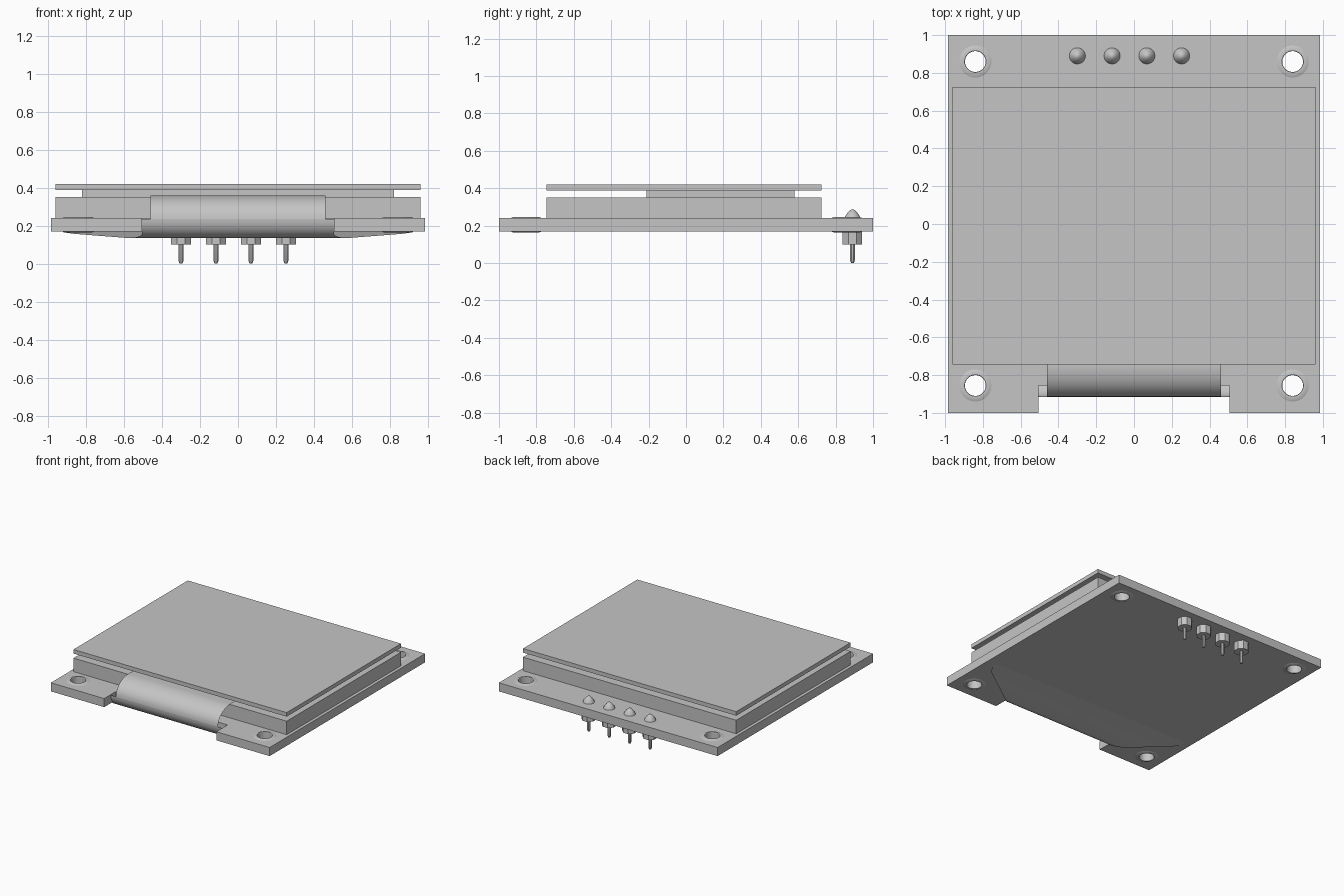
import bpy, bmesh, math

cube = bpy.data.objects.get("Cube")
if cube:
    bpy.data.objects.remove(cube, do_unlink=True)

grey = bpy.data.materials.new("plain grey")
grey.use_nodes = True
grey.diffuse_color = (0.56, 0.56, 0.56, 1)
grey.node_tree.nodes["Principled BSDF"].inputs["Base Color"].default_value = (0.56, 0.56, 0.56, 1)


def finish(name, bm, smooth=False):
    mesh = bpy.data.meshes.new(name)
    bm.to_mesh(mesh)
    bm.free()
    mesh.materials.append(grey)
    obj = bpy.data.objects.new(name, mesh)
    bpy.context.collection.objects.link(obj)
    if smooth:
        bpy.ops.object.select_all(action="DESELECT")
        obj.select_set(True)
        bpy.context.view_layer.objects.active = obj
        bpy.ops.object.shade_smooth_by_angle(angle=math.radians(35))
    return obj


def prism(name, outline, z0, z1):
    bm = bmesh.new()
    face = bm.faces.new([bm.verts.new((x, y, z0)) for x, y in outline])
    top = bmesh.ops.extrude_face_region(bm, geom=[face])["geom"]
    bmesh.ops.translate(bm, vec=(0, 0, z1 - z0),
                        verts=[g for g in top if isinstance(g, bmesh.types.BMVert)])
    bmesh.ops.recalc_face_normals(bm, faces=bm.faces)
    return finish(name, bm)


def slab(name, half_x, y0, y1, z0, z1):
    return prism(name, [(-half_x, y0), (half_x, y0), (half_x, y1), (-half_x, y1)], z0, z1)


def circle(cx, cy, r, n):
    return [(cx + r * math.cos(math.tau * (i + 0.5) / n),
             cy + r * math.sin(math.tau * (i + 0.5) / n)) for i in range(n)]


def lathe(name, cx, cy, profile, n):
    # Profile of (radius, height), listed from top to bottom
    bm = bmesh.new()
    rings = [[bm.verts.new((x, y, z)) for x, y in circle(cx, cy, r, n)] for r, z in profile]
    for a, b in zip(rings, rings[1:]):
        for i in range(n):
            j = (i + 1) % n
            bm.faces.new((a[i], b[i], b[j], a[j]))
    bmesh.ops.remove_doubles(bm, verts=bm.verts, dist=0.0002)
    return finish(name, bm, smooth=True)


# Circuit board with a front notch and four mounting holes
NOTCH, EDGE, BOTTOM, TOP = 0.505, 0.985, 0.17, 0.24
board = prism("circuit_board", [
    (-EDGE, -1), (-NOTCH, -1), (-NOTCH, -0.855), (NOTCH, -0.855),
    (NOTCH, -1), (EDGE, -1), (EDGE, 1), (-EDGE, 1)], BOTTOM, TOP)
holes = [(sx * 0.84, y) for sx in (-1, 1) for y in (-0.855, 0.86)]
for x, y in holes:
    cutter = prism("hole_cutter", circle(x, y, 0.055, 32), 0.1, 0.3)
    cutter.hide_render = True
    cut = board.modifiers.new("hole", "BOOLEAN")
    cut.object = cutter
    cut.solver = "EXACT"
    bpy.context.view_layer.objects.active = board
    bpy.ops.object.modifier_apply(modifier=cut.name)
    bpy.data.objects.remove(cutter, do_unlink=True)

# Slightly raised rims around the holes, above and below
for x, y in holes:
    lathe("upper_hole_rim", x, y,
          [(0.055, TOP), (0.057, 0.246), (0.068, 0.247), (0.085, TOP)], 32)
    lathe("lower_hole_rim", x, y,
          [(0.085, BOTTOM), (0.068, 0.163), (0.057, 0.164), (0.055, BOTTOM)], 32)

# Display stack
slab("display_base", 0.96, -0.745, 0.725, TOP, 0.35)
slab("display_spacer", 0.82, -0.21, 0.58, 0.35, 0.39)
slab("display_glass", 0.96, -0.745, 0.725, 0.387, 0.42)

# Ribbon cable: narrow on top, wrapped round the notch, flared underneath
STEPS = 10
rows = [(-0.59, 0.353, 0.46)]
for i in range(STEPS + 1):
    a = math.pi / 2 * i / STEPS
    rows.append((-0.75 - 0.165 * math.sin(a), 0.235 + 0.125 * math.cos(a), 0.46))
for i in range(STEPS + 1):
    a = math.pi / 2 * i / STEPS
    y = -0.82 - 0.095 * math.cos(a)
    rows.append((y, 0.235 - 0.1 * math.sin(a), NOTCH + max(0, y + 0.87) * 1.4))
rows += [(-0.72, 0.146, 0.72), (-0.62, 0.158, 0.87), (-0.55, 0.166, 0.92), (-0.5, 0.171, 0.92)]
bm = bmesh.new()
pairs = [(bm.verts.new((-w, y, z)), bm.verts.new((w, y, z))) for y, z, w in rows]
for (l0, r0), (l1, r1) in zip(pairs, pairs[1:]):
    bm.faces.new((l0, l1, r1, r0))
finish("ribbon_cable", bm, smooth=True)

# Header pins with octagonal collars and solder domes
for i in range(4):
    x, y = -0.3 + i * 0.184, 0.89
    prism("pin_collar", circle(x, y, 0.052 / math.cos(math.pi / 8), 8), 0.1, BOTTOM)
    lathe("header_pin", x, y, [(0.014, 0.11), (0.014, 0.015), (0.008, 0), (0, 0)], 8)
    lathe("solder_dome", x, y,
          [(0, 0.287), (0.012, 0.284), (0.026, 0.27), (0.038, 0.253), (0.043, TOP)], 24)
